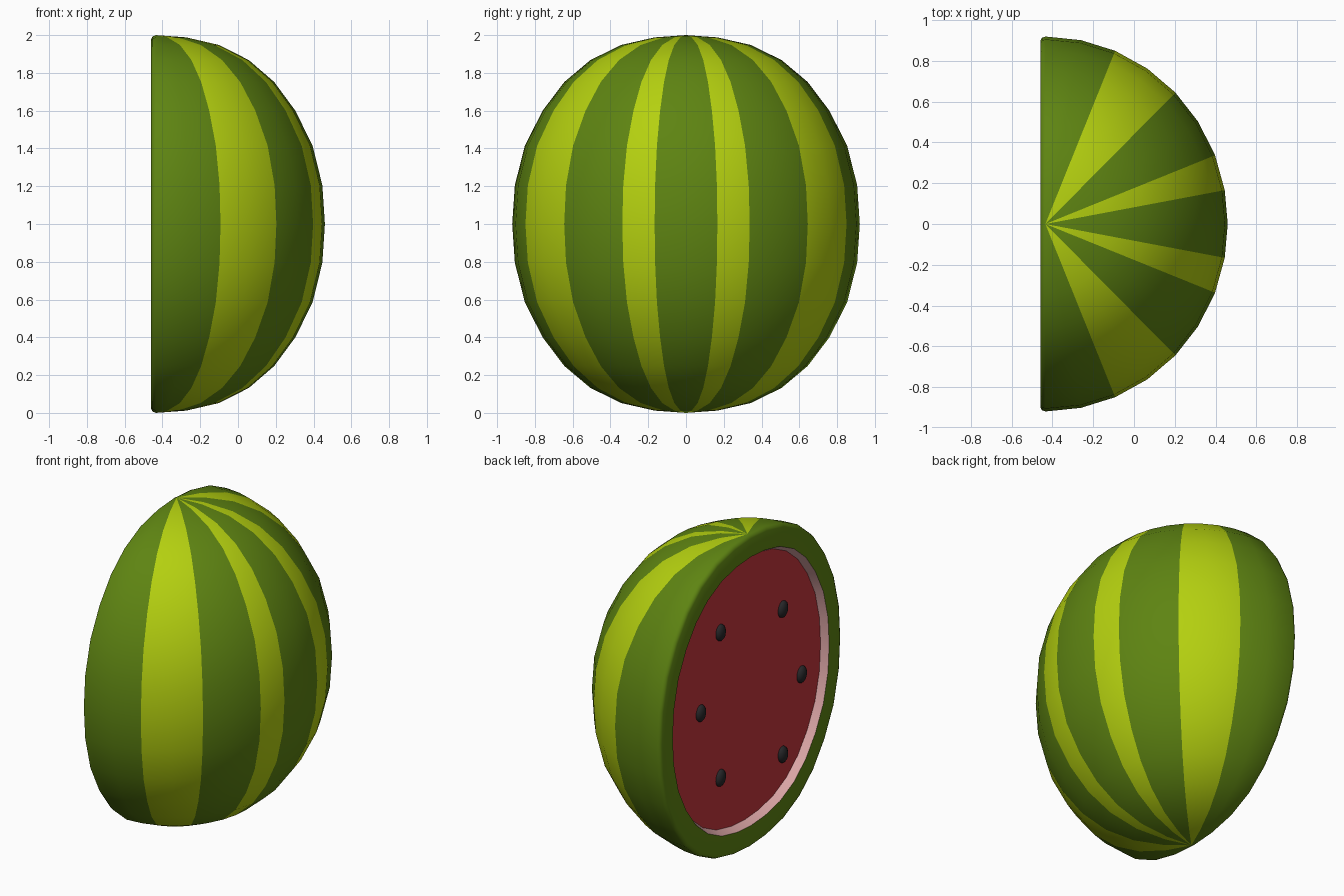
import bpy, bmesh, math
from mathutils import Matrix, Vector

if "Cube" in bpy.data.objects:
    bpy.data.objects.remove(bpy.data.objects["Cube"])


def material(name, r, g, b):
    m = bpy.data.materials.new(name)
    m.diffuse_color = (r, g, b, 1)
    m.use_nodes = True
    m.node_tree.nodes["Principled BSDF"].inputs["Base Color"].default_value = m.diffuse_color
    return m


dark_green = material("dark green", 0.112, 0.231, 0.006)
lime = material("lime stripe", 0.456, 0.63, 0.005)
pale_pink = material("pale pink", 0.75, 0.40, 0.40)
red = material("red flesh", 0.56, 0.036, 0.046)
black = material("seed black", 0.02, 0.02, 0.022)


def finish(bm, name, mats):
    bmesh.ops.remove_doubles(bm, verts=bm.verts, dist=1e-4)
    bmesh.ops.recalc_face_normals(bm, faces=bm.faces)
    me = bpy.data.meshes.new(name)
    bm.to_mesh(me)
    bm.free()
    ob = bpy.data.objects.new(name, me)
    bpy.context.collection.objects.link(ob)
    for m in mats:
        me.materials.append(m)
    bpy.ops.object.select_all(action='DESELECT')
    ob.select_set(True)
    bpy.context.view_layer.objects.active = ob
    bpy.ops.object.shade_smooth_by_angle(angle=math.radians(45))
    return ob


CX, RX, RY = -0.435, 0.895, 0.92      # plane of the poles and radii
# half profile: (radius factor, height above the middle)
upper = [(1, 0), (0.985, 0.205), (0.927, 0.415), (0.825, 0.60), (0.70, 0.752),
         (0.55, 0.868), (0.372, 0.948), (0.18, 0.988), (0, 1)]
profile = [(r, -z) for r, z in reversed(upper[1:])] + upper
half = [10.4, 21.5, 33, 44.5, 56, 67.5, 78.75, 90]
angles = [-a for a in reversed(half)] + [0] + half


def is_lime(deg):
    d = abs(deg)
    return 10.4 < d < 21.5 or 44.5 < d < 67.5


# --- striped rind dome ---
bm = bmesh.new()
grid = [[bm.verts.new((CX + RX * r * math.cos(math.radians(a)),
                       RY * r * math.sin(math.radians(a)), 1 + z))
         for r, z in profile] for a in angles]
for i in range(len(angles) - 1):
    for j in range(len(profile) - 1):
        f = bm.faces.new((grid[i][j], grid[i + 1][j],
                          grid[i + 1][j + 1], grid[i][j + 1]))
        f.material_index = 1 if is_lime((angles[i] + angles[i + 1]) / 2) else 0

# --- rounded lip and recessed pale wall, as scaled copies of the cut outline ---
outline = [(RY * r, z) for r, z in profile]
outline += [(-RY * r, z) for r, z in reversed(profile[1:-1])]


def ring(bm, x, s):
    return [bm.verts.new((x, y * s, 1 + z * s)) for y, z in outline]


steps = [(CX, 1), (-0.452, 0.993), (-0.46, 0.977), (-0.46, 0.86), (-0.415, 0.835)]
rings = [ring(bm, x, s) for x, s in steps]
n = len(outline)
for k in range(len(rings) - 1):
    for j in range(n):
        f = bm.faces.new((rings[k][j], rings[k][(j + 1) % n],
                          rings[k + 1][(j + 1) % n], rings[k + 1][j]))
        f.material_index = 2 if k == len(rings) - 2 else 0
finish(bm, "rind", [dark_green, lime, pale_pink])

# --- flat red flesh ---
bm = bmesh.new()
bm.faces.new(ring(bm, -0.415, 0.835))
flesh = finish(bm, "flesh", [red])
if flesh.data.polygons[0].normal.x > 0:
    flesh.data.flip_normals()

# --- seeds: (y, z from the middle, tilt in degrees) ---
seeds = [(-0.38, 0.37, 12), (0.25, 0.46, 0), (-0.57, -0.12, 12),
         (0.45, 0.02, 5), (-0.38, -0.56, -5), (0.25, -0.47, 12)]
for k, (y, z, tilt) in enumerate(seeds):
    bm = bmesh.new()
    mat = (Matrix.Translation(Vector((-0.418, y, 1 + z)))
           @ Matrix.Rotation(math.radians(tilt), 4, 'X')
           @ Matrix.Diagonal((0.028, 0.043, 0.053, 1)))
    bmesh.ops.create_uvsphere(bm, u_segments=12, v_segments=8, radius=1, matrix=mat)
    finish(bm, f"seed_{k + 1}", [black])
